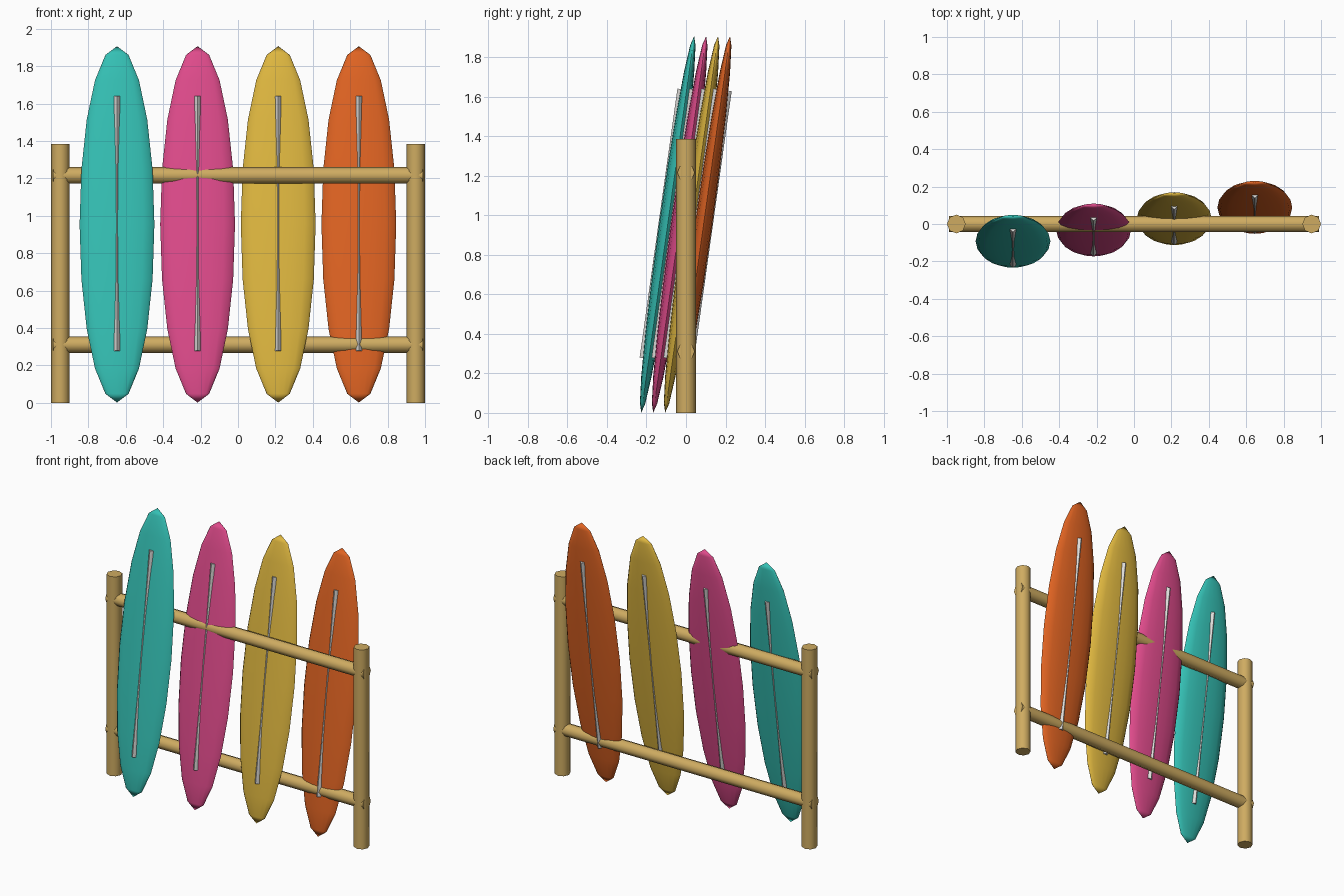
import bpy
import math

if "Cube" in bpy.data.objects:
    bpy.data.objects.remove(bpy.data.objects["Cube"])

TILT = math.radians(-8)


def material(name, rgb):
    m = bpy.data.materials.new(name)
    m.diffuse_color = (*rgb, 1)
    m.use_nodes = True
    m.node_tree.nodes["Principled BSDF"].inputs["Base Color"].default_value = m.diffuse_color
    return m


wood = material("wood", (0.62, 0.41, 0.12))
pale = material("pale_grey", (0.72, 0.71, 0.69))
boards = [
    ("teal", (0.035, 0.53, 0.46)),
    ("pink", (0.74, 0.07, 0.26)),
    ("yellow", (0.73, 0.47, 0.05)),
    ("orange", (0.74, 0.125, 0.016)),
]


def finish(name, mat, scale=(1, 1, 1)):
    ob = bpy.context.object
    ob.name = name
    ob.scale = scale
    ob.data.materials.append(mat)
    bpy.ops.object.transform_apply(location=False, rotation=False, scale=True)
    bpy.ops.object.shade_smooth_by_angle(angle=math.radians(60))
    return ob


def rod(name, mat, radius, length, loc, rot=(0, 0, 0), scale=(1, 1, 1)):
    bpy.ops.mesh.primitive_cylinder_add(
        vertices=8, radius=radius, depth=length, location=loc, rotation=rot)
    return finish(name, mat, scale)


# Upright posts
for side, x in (("left", -0.95), ("right", 0.95)):
    rod(side + "_post", wood, 0.05, 1.385, (x, 0, 0.6925))

# Horizontal rails, ends slightly showing through the posts
for label, z in (("lower", 0.311), ("upper", 1.216)):
    rod(label + "_rail", wood, 0.044, 1.98, (0, 0, z), (0, math.pi / 2, 0))

# Leaning boards, each with a stringer running through it
for i, (colour, rgb) in enumerate(boards):
    loc = (-0.647 + 0.431 * i, -0.0925 + 0.0605 * i, 0.954)
    bpy.ops.mesh.primitive_uv_sphere_add(
        segments=16, ring_count=10, radius=1, location=loc, rotation=(TILT, 0, 0))
    finish(colour + "_board", material(colour, rgb), (0.2, 0.044, 0.962))
    rod(colour + "_stringer", pale, 1, 1.375, loc, (TILT, 0, 0), (0.0215, 0.047, 1))
